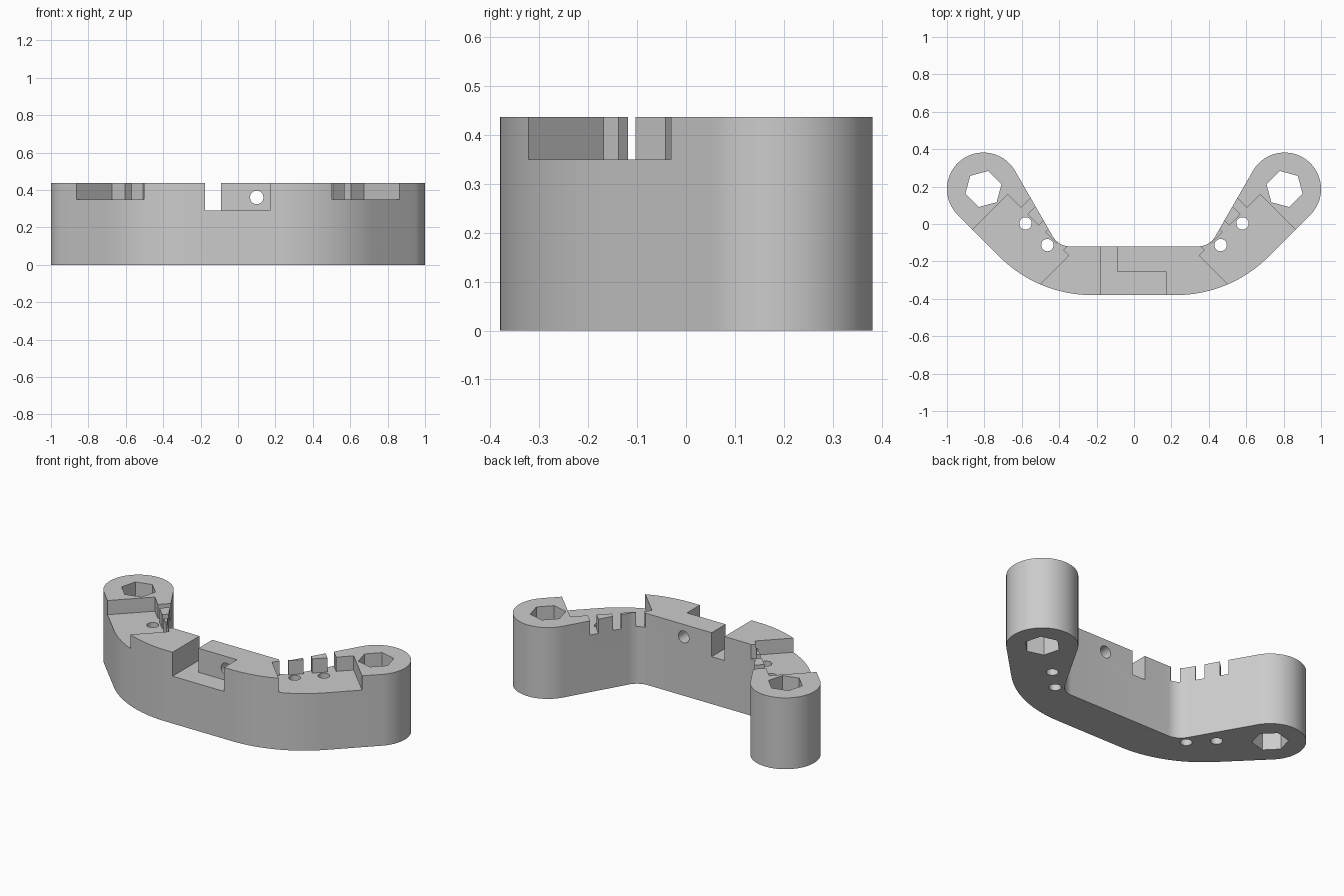
import bpy, bmesh
from math import cos, sin, pi, radians, sqrt
from mathutils import Vector, Matrix

default = bpy.data.objects.get("Cube")
if default:
    bpy.data.objects.remove(default, do_unlink=True)

HEIGHT = 0.437
POCKET_FLOOR = 0.35
NOTCH_FLOOR = 0.29
END = Vector((-0.805, 0.187))
END_R = 0.195


def arc(cx, cy, r, a0, a1, n):
    """Points on an arc, angles in degrees."""
    return [(cx + r * cos(radians(a0 + (a1 - a0) * i / n)),
             cy + r * sin(radians(a0 + (a1 - a0) * i / n))) for i in range(n + 1)]


def prism(name, points, z0, z1):
    """Extrude a flat outline between two heights."""
    bm = bmesh.new()
    face = bm.faces.new([bm.verts.new((x, y, z0)) for x, y in points])
    top = bmesh.ops.extrude_face_region(bm, geom=[face])["geom"]
    bmesh.ops.translate(bm, vec=(0, 0, z1 - z0),
                        verts=[v for v in top if isinstance(v, bmesh.types.BMVert)])
    bmesh.ops.recalc_face_normals(bm, faces=bm.faces)
    mesh = bpy.data.meshes.new(name)
    bm.to_mesh(mesh)
    bm.free()
    obj = bpy.data.objects.new(name, mesh)
    bpy.context.collection.objects.link(obj)
    return obj


def mirrored(points, side):
    return [(-side * x, y) for x, y in points]


# Curved bracket: left half of the outline, then its mirror image
half = arc(-0.342, -0.014, 0.106, 270, 210, 10)        # inner fillet
half += arc(END.x, END.y, END_R, 30, 225, 44)          # round end
half += arc(-0.224, 0.32, 0.70, 225, 270, 24)          # outer bend
outline = half + mirrored(half, 1)[::-1]
body = prism("curved_bracket", outline, 0, HEIGHT)

cutters = []
for side in (-1, 1):
    # Hexagonal hole in the round end
    hexagon = arc(END.x, END.y, 0.1, 15, 315, 5)
    cutters.append(prism("hex_cutter", mirrored(hexagon, side), -0.1, 0.6))

    # Diagonal pocket with three slots through the inner wall (u along, v across)
    wall, u0, u1 = -0.365, -0.588, -0.127
    comb = [(u0, -0.9), (u0, wall)]
    for start in (-0.489, -0.354, -0.219):
        end = start + 0.049
        comb += [(start, wall), (start, -0.2), (end, -0.2), (end, wall)]
    comb += [(u1, wall), (u1, -0.9)]
    pocket = [((u + v) / sqrt(2), (v - u) / sqrt(2)) for u, v in comb]
    cutters.append(prism("pocket_cutter", mirrored(pocket, side), POCKET_FLOOR, 0.6))

    # Two small vertical holes in the pocket floor
    for x, y in ((-0.58, 0.003), (-0.463, -0.113)):
        hole = arc(x, y, 0.033, 0, 348.75, 31)
        cutters.append(prism("pin_cutter", mirrored(hole, side), -0.1, 0.6))

# L-shaped notch in the middle
notch = [(-0.177, -0.5), (0.172, -0.5), (0.172, -0.255),
         (-0.09, -0.255), (-0.09, 0), (-0.177, 0)]
cutters.append(prism("notch_cutter", notch, NOTCH_FLOOR, 0.6))

# Cross hole through the thin wall behind the notch
cross = prism("cross_hole_cutter", arc(0, 0, 0.036, 0, 348.75, 31), -0.1, 0.1)
cross.data.transform(Matrix.Translation((0.1, -0.18, 0.36)) @ Matrix.Rotation(pi / 2, 4, "X"))
cutters.append(cross)

# Cut everything out and keep the finished mesh
for cutter in cutters:
    cutter.hide_render = True
    mod = body.modifiers.new(cutter.name, "BOOLEAN")
    mod.operation = "DIFFERENCE"
    mod.solver = "EXACT"
    mod.object = cutter
graph = bpy.context.evaluated_depsgraph_get()
finished = bpy.data.meshes.new_from_object(body.evaluated_get(graph))
body.modifiers.clear()
body.data = finished
for cutter in cutters:
    bpy.data.objects.remove(cutter, do_unlink=True)

# Plain grey material
grey = bpy.data.materials.new("plain_grey")
grey.use_nodes = True
colour = (0.6, 0.6, 0.6, 1)
grey.diffuse_color = colour
grey.node_tree.nodes["Principled BSDF"].inputs["Base Color"].default_value = colour
body.data.materials.clear()
body.data.materials.append(grey)

# Smooth curved walls, sharp edges elsewhere
bpy.ops.object.select_all(action="DESELECT")
body.select_set(True)
bpy.context.view_layer.objects.active = body
bpy.ops.object.shade_smooth_by_angle(angle=radians(30))
